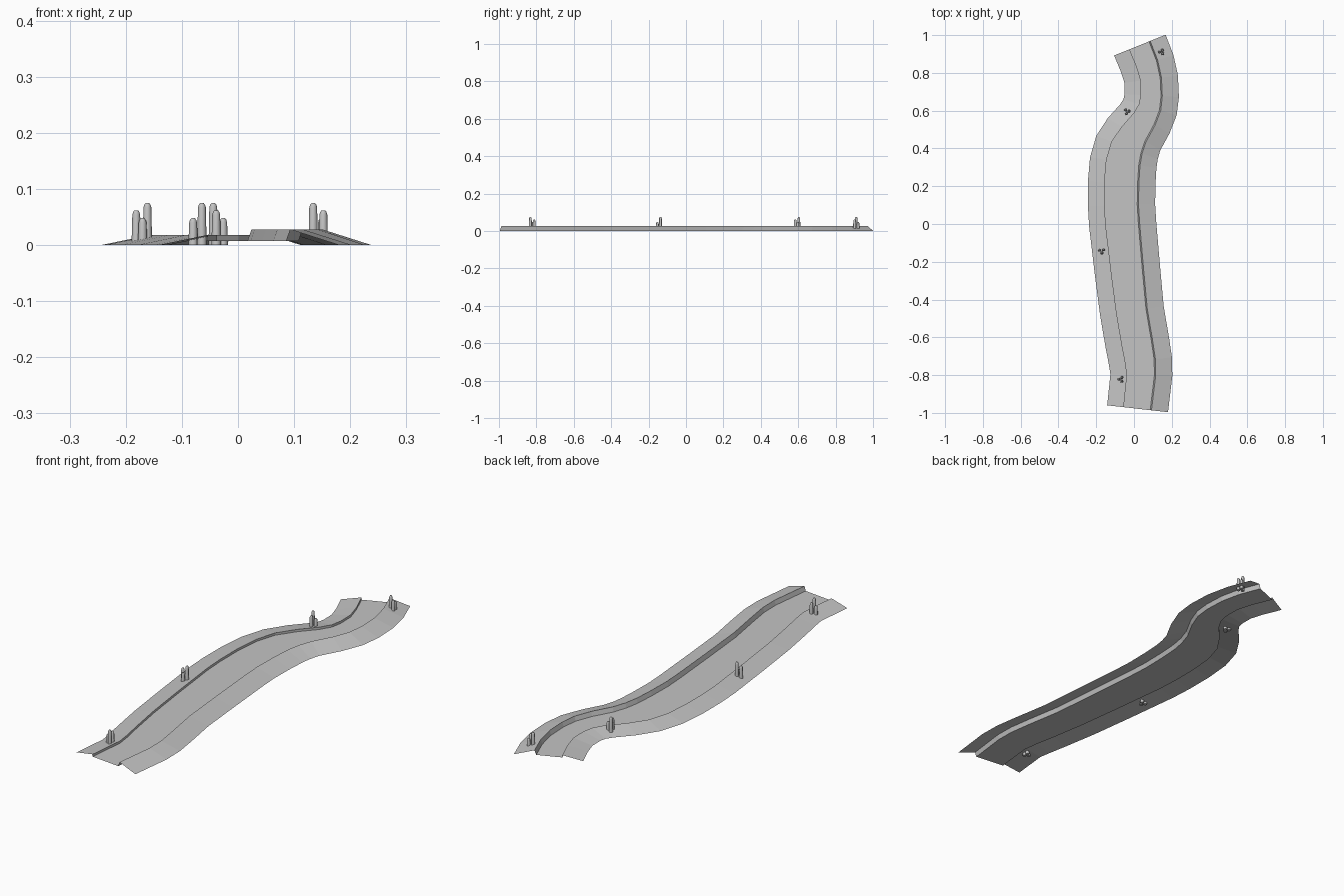
import bpy, bmesh, math
from mathutils import Vector

if "Cube" in bpy.data.objects:
    bpy.data.objects.remove(bpy.data.objects["Cube"])

stone = bpy.data.materials.new("plain_grey")
stone.diffuse_color = (0.55, 0.55, 0.55, 1)
stone.use_nodes = True
stone.node_tree.nodes["Principled BSDF"].inputs["Base Color"].default_value = stone.diffuse_color

# Winding centre line of the channel: x, y, half width
PATH = [
    (0.031, 0.947, 0.059), (0.070, 0.850, 0.058), (0.091, 0.767, 0.055),
    (0.094, 0.680, 0.056), (0.085, 0.618, 0.059), (0.056, 0.555, 0.064),
    (0.000, 0.475, 0.075), (-0.037, 0.405, 0.086), (-0.057, 0.325, 0.090),
    (-0.065, 0.220, 0.091), (-0.066, 0.100, 0.090), (-0.060, 0.000, 0.090),
    (-0.035, -0.245, 0.086), (-0.011, -0.460, 0.082), (0.017, -0.625, 0.082),
    (0.034, -0.725, 0.080), (0.039, -0.800, 0.076), (0.019, -0.978, 0.074),
]
BANK = 0.088
WATER_Z, LEFT_Z, RIGHT_Z = 0.0075, 0.018, 0.028


def finish(name, bm):
    mesh = bpy.data.meshes.new(name)
    bm.to_mesh(mesh)
    bm.free()
    mesh.materials.append(stone)
    obj = bpy.data.objects.new(name, mesh)
    bpy.context.collection.objects.link(obj)
    return obj


def sideways(i):
    """Unit direction across the path, towards the right bank."""
    dirs = []
    for a, b in ((i - 1, i), (i, i + 1)):
        if a >= 0 and b < len(PATH):
            dirs.append((Vector(PATH[b][:2]) - Vector(PATH[a][:2])).normalized())
    t = sum(dirs, Vector((0, 0))).normalized()
    return Vector((-t.y, t.x))


def strip(name, section):
    """Sweep a cross-section; points are (side, extra offset, z)."""
    bm = bmesh.new()
    rows = []
    for i, (x, y, half) in enumerate(PATH):
        across = sideways(i)
        row = []
        for side, extra, z in section:
            p = Vector((x, y)) + across * side * (half + extra)
            row.append(bm.verts.new((p.x, p.y, z)))
        rows.append(row)
    for r0, r1 in zip(rows, rows[1:]):
        for j in range(len(section) - 1):
            bm.faces.new((r1[j], r1[j + 1], r0[j + 1], r0[j]))
    return finish(name, bm)


# Banks slope up from the ground, then drop to the water
strip("left_bank", [(-1, BANK, 0), (-1, 0, LEFT_Z), (-1, 0, WATER_Z)])
strip("right_bank", [(1, -0.007, WATER_Z), (1, 0, RIGHT_Z), (1, BANK, 0)])
strip("water", [(-1, 0, WATER_Z), (1, -0.007, WATER_Z)])


def reed_cluster(name, cx, cy, turn):
    """Three round-topped stems of different heights."""
    bm = bmesh.new()
    sides = 8
    for angle, h in ((30, 0.075), (160, 0.062), (275, 0.048)):
        a = math.radians(angle + turn)
        ox, oy = cx + 0.011 * math.cos(a), cy + 0.011 * math.sin(a)
        profile = [(0.0085, 0), (0.007, h - 0.008), (0.0055, h - 0.003), (0.003, h)]
        rings = []
        for r, z in profile:
            rings.append([bm.verts.new((ox + r * math.cos(2 * math.pi * k / sides),
                                        oy + r * math.sin(2 * math.pi * k / sides), z))
                          for k in range(sides)])
        for lo, hi in zip(rings, rings[1:]):
            for k in range(sides):
                n = (k + 1) % sides
                bm.faces.new((lo[k], lo[n], hi[n], hi[k]))
        bm.faces.new(rings[-1])
        bm.faces.new(rings[0][::-1])
    obj = finish(name, bm)
    bpy.ops.object.select_all(action='DESELECT')
    obj.select_set(True)
    bpy.context.view_layer.objects.active = obj
    bpy.ops.object.shade_smooth_by_angle(angle=math.radians(50))


# Reeds standing on the banks
for n, (x, y, turn) in enumerate([(0.145, 0.91, 150), (-0.037, 0.595, 100),
                                  (-0.171, -0.142, 0), (-0.069, -0.822, -95)], 1):
    reed_cluster(f"reeds_{n}", x, y, turn)
